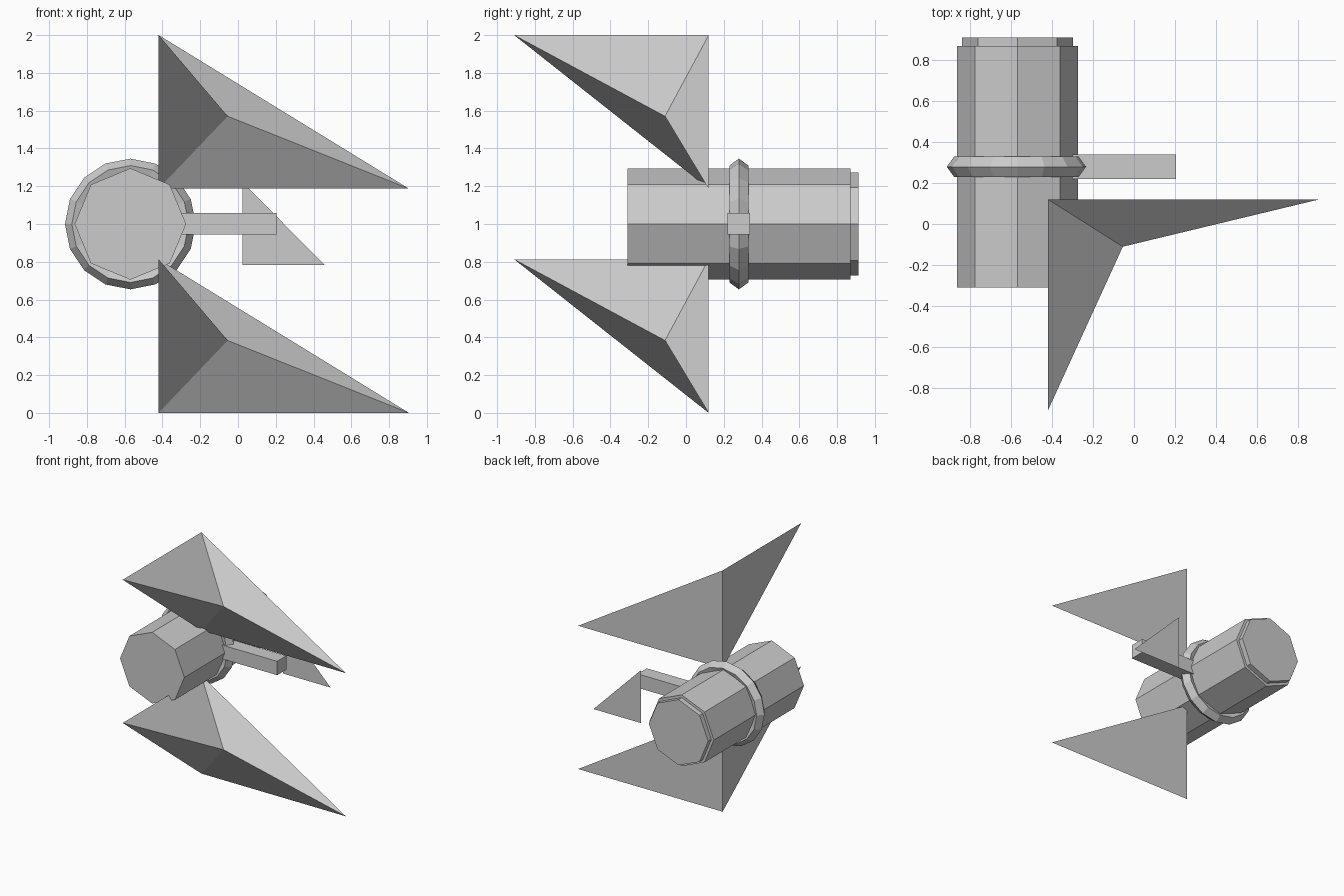
import bpy, bmesh, math
from mathutils import Matrix

if "Cube" in bpy.data.objects:
    bpy.data.objects.remove(bpy.data.objects["Cube"])

AXIS_X, AXIS_Z = -0.57, 1.0          # body axis runs along y
TO_Y = math.radians(90)


def add_mesh(name, verts, faces, poke=()):
    mesh = bpy.data.meshes.new(name)
    mesh.from_pydata(verts, [], faces)
    bm = bmesh.new()
    bm.from_mesh(mesh)
    bm.faces.ensure_lookup_table()
    if poke:
        bmesh.ops.poke(bm, faces=[bm.faces[i] for i in poke])
    bmesh.ops.recalc_face_normals(bm, faces=bm.faces)
    bm.to_mesh(mesh)
    bm.free()
    obj = bpy.data.objects.new(name, mesh)
    bpy.context.collection.objects.link(obj)
    return obj


def drum(name, radius, y0, y1):
    # eight-sided cylinder with corners on the x and z axes
    mesh = bpy.data.meshes.new(name)
    bm = bmesh.new()
    bmesh.ops.create_cone(bm, cap_ends=True, segments=8, radius1=radius,
                          radius2=radius, depth=y1 - y0,
                          matrix=Matrix.Rotation(TO_Y, 4, 'X'))
    bm.to_mesh(mesh)
    bm.free()
    obj = bpy.data.objects.new(name, mesh)
    obj.location = (AXIS_X, (y0 + y1) / 2, AXIS_Z)
    bpy.context.collection.objects.link(obj)
    return obj


# Main body and stepped rear cap
drum("body", 0.295, -0.31, 0.87)
drum("rear_cap", 0.272, 0.86, 0.912)

# Collar around the body
bpy.ops.mesh.primitive_torus_add(major_segments=16, minor_segments=5,
                                 major_radius=0.293, minor_radius=0.053,
                                 location=(AXIS_X, 0.28, AXIS_Z),
                                 rotation=(TO_Y, 0, 0))
bpy.context.object.name = "collar"

# Side arm
bpy.ops.mesh.primitive_cube_add(size=1, location=(-0.1, 0.28, 1.002))
arm = bpy.context.object
arm.name = "side_arm"
arm.scale = (0.61, 0.12, 0.115)

# Two wings: upright triangles at a right angle, with a hollowed front face
for name, z in (("lower_wing", 0.0), ("upper_wing", 1.187)):
    top, low = z + 0.813, z
    add_mesh(name,
             [(-0.42, -0.91, top), (-0.42, 0.12, top),
              (0.905, 0.12, low), (-0.42, 0.12, low)],
             [(0, 1, 2, 3), (0, 3, 1), (1, 3, 2)], poke=(0,))

# Flat fin behind the arm
add_mesh("fin", [(0.025, 0.555, 0.782), (0.46, 0.555, 0.782),
                 (0.025, 0.555, 1.22)], [(0, 1, 2)])
